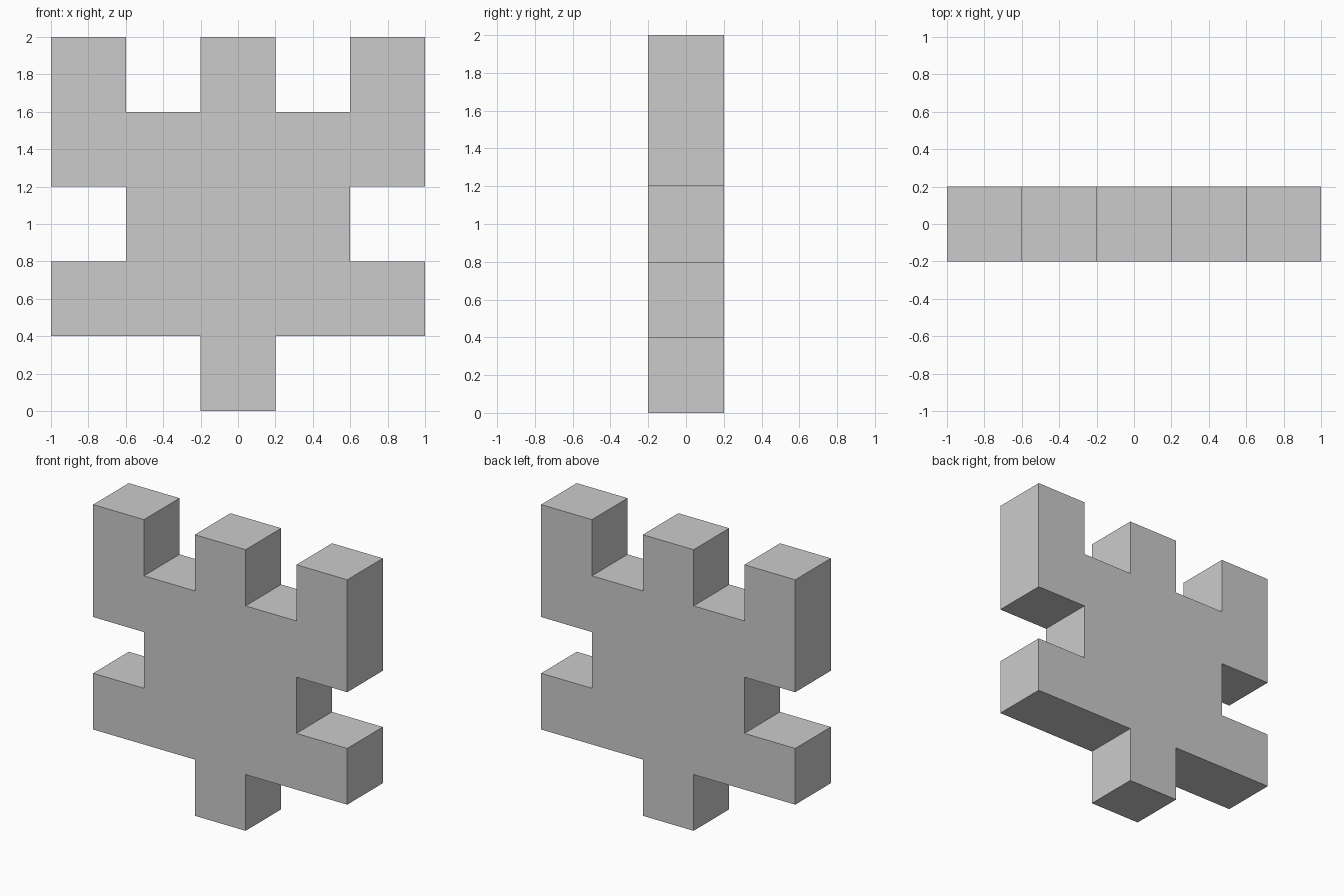
import bpy
import bmesh

if "Cube" in bpy.data.objects:
    bpy.data.objects.remove(bpy.data.objects["Cube"])

CELL = 0.4

# Right half of the outline, bottom to top, in grid cells (x, z)
half = [(0.5, 0), (0.5, 1), (2.5, 1), (2.5, 2), (1.5, 2), (1.5, 3),
        (2.5, 3), (2.5, 5), (1.5, 5), (1.5, 4), (0.5, 4), (0.5, 5)]
outline = half + [(-x, z) for x, z in reversed(half)]

# Front face, extruded to the back
bm = bmesh.new()
front = bm.faces.new([bm.verts.new((x * CELL, -CELL / 2, z * CELL)) for x, z in outline])
result = bmesh.ops.extrude_face_region(bm, geom=[front], use_keep_orig=True)
back_verts = [g for g in result["geom"] if isinstance(g, bmesh.types.BMVert)]
bmesh.ops.translate(bm, verts=back_verts, vec=(0, CELL, 0))
bmesh.ops.recalc_face_normals(bm, faces=bm.faces[:])

# Flat-shaded block figure
mesh = bpy.data.meshes.new("block_figure")
bm.to_mesh(mesh)
bm.free()
bpy.context.collection.objects.link(bpy.data.objects.new("block_figure", mesh))
